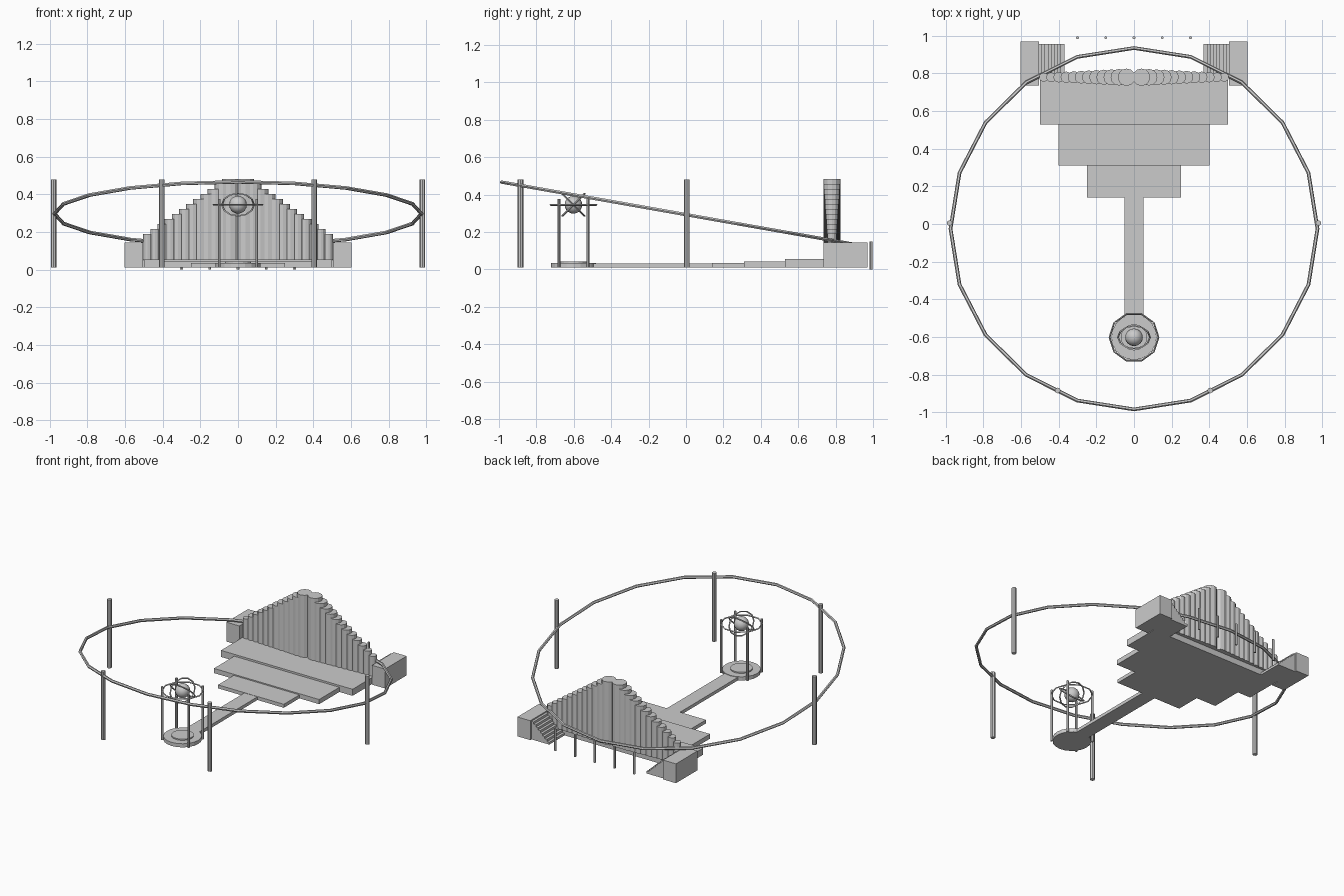
import bpy, bmesh
from math import sin, cos, pi, radians
from mathutils import Matrix, Vector

if "Cube" in bpy.data.objects:
    bpy.data.objects.remove(bpy.data.objects["Cube"])


def finish(name, bm, smooth=False):
    bmesh.ops.recalc_face_normals(bm, faces=bm.faces)
    me = bpy.data.meshes.new(name)
    bm.to_mesh(me)
    bm.free()
    for p in me.polygons:
        p.use_smooth = smooth
    ob = bpy.data.objects.new(name, me)
    bpy.context.collection.objects.link(ob)
    return ob


def box(name, x0, x1, y0, y1, z0, z1):
    bm = bmesh.new()
    m = Matrix.Translation(((x0 + x1) / 2, (y0 + y1) / 2, (z0 + z1) / 2))
    m = m @ Matrix.Diagonal((x1 - x0, y1 - y0, z1 - z0, 1))
    bmesh.ops.create_cube(bm, size=1, matrix=m)
    return finish(name, bm)


def cyl(name, x, y, r, z0, z1, n=8):
    bm = bmesh.new()
    bmesh.ops.create_cone(bm, cap_ends=True, segments=n, radius1=r, radius2=r,
                          depth=z1 - z0, matrix=Matrix.Translation((x, y, (z0 + z1) / 2)))
    return finish(name, bm)


def ring(name, center, R, r, n, sides, tilt=0):
    # low-poly torus, tilted about the x axis
    bm = bmesh.new()
    m = Matrix.Translation(center) @ Matrix.Rotation(radians(tilt), 4, 'X')
    loops = []
    for i in range(n):
        a = 2 * pi * i / n
        loop = []
        for j in range(sides):
            b = 2 * pi * j / sides
            d = R + r * cos(b)
            loop.append(bm.verts.new(m @ Vector((d * cos(a), d * sin(a), r * sin(b)))))
        loops.append(loop)
    for i in range(n):
        p, q = loops[i], loops[(i + 1) % n]
        for j in range(sides):
            k = (j + 1) % sides
            bm.faces.new((p[j], q[j], q[k], p[k]))
    return finish(name, bm)


# Large tilted ring and its posts
ring("tilted_ring", (0, -0.025, 0.297), 0.975, 0.01, 20, 6, -10)
for s in (-1, 1):
    cyl("ring_post_side", s * 0.98, 0.005, 0.015, 0.01, 0.48)
    cyl("ring_post_front", s * 0.405, -0.885, 0.015, 0.01, 0.48)

# Stepped stage and walkway
box("stage_upper", -0.5, 0.5, 0.53, 0.79, 0.01, 0.055)
box("stage_middle", -0.4, 0.4, 0.31, 0.53, 0.01, 0.042)
box("stage_lower", -0.25, 0.25, 0.14, 0.31, 0.01, 0.034)
box("walkway", -0.05, 0.05, -0.51, 0.14, 0.01, 0.032)

# Organ pipe wall
for s in (-1, 1):
    for i in range(12):
        cyl("organ_pipe", s * 0.04 * (i + 1), 0.78, 0.046 - 0.002 * i,
            0.05, 0.482 - 0.0265 * i, 12)

# Side blocks with stairs down toward the middle
for s in (-1, 1):
    xs = sorted((s * 0.505, s * 0.603))
    box("side_block", *xs, 0.735, 0.97, 0.01, 0.143)
    for i in range(8):
        xs = sorted((s * (0.37 + i * 0.017), s * (0.387 + i * 0.017)))
        box("stair", *xs, 0.79, 0.957, 0.01, 0.026 + i * 0.0155)

# Thin stakes behind the wall
for i in range(-2, 3):
    cyl("rear_stake", i * 0.15, 0.99, 0.008, 0.0, 0.15, 6)

# Round pedestal with posts, globe and rings
cy, cz = -0.602, 0.345
cyl("pedestal_disc", 0, cy, 0.12, 0.01, 0.035, 20)
cyl("pedestal_top", 0, cy, 0.07, 0.035, 0.043, 16)
for sx in (-1, 1):
    for sy in (-1, 1):
        cyl("globe_post", sx * 0.1, cy + sy * 0.077, 0.008, 0.01, 0.375, 6)
ring("globe_ring_flat", (0, cy, cz), 0.13, 0.005, 10, 4)
ring("globe_ring_a", (0, cy, cz), 0.085, 0.005, 12, 4, 45)
ring("globe_ring_b", (0, cy, cz), 0.085, 0.005, 12, 4, -45)
bm = bmesh.new()
bmesh.ops.create_uvsphere(bm, u_segments=16, v_segments=10, radius=0.047,
                          matrix=Matrix.Translation((0, cy, cz)))
finish("globe", bm, True)
